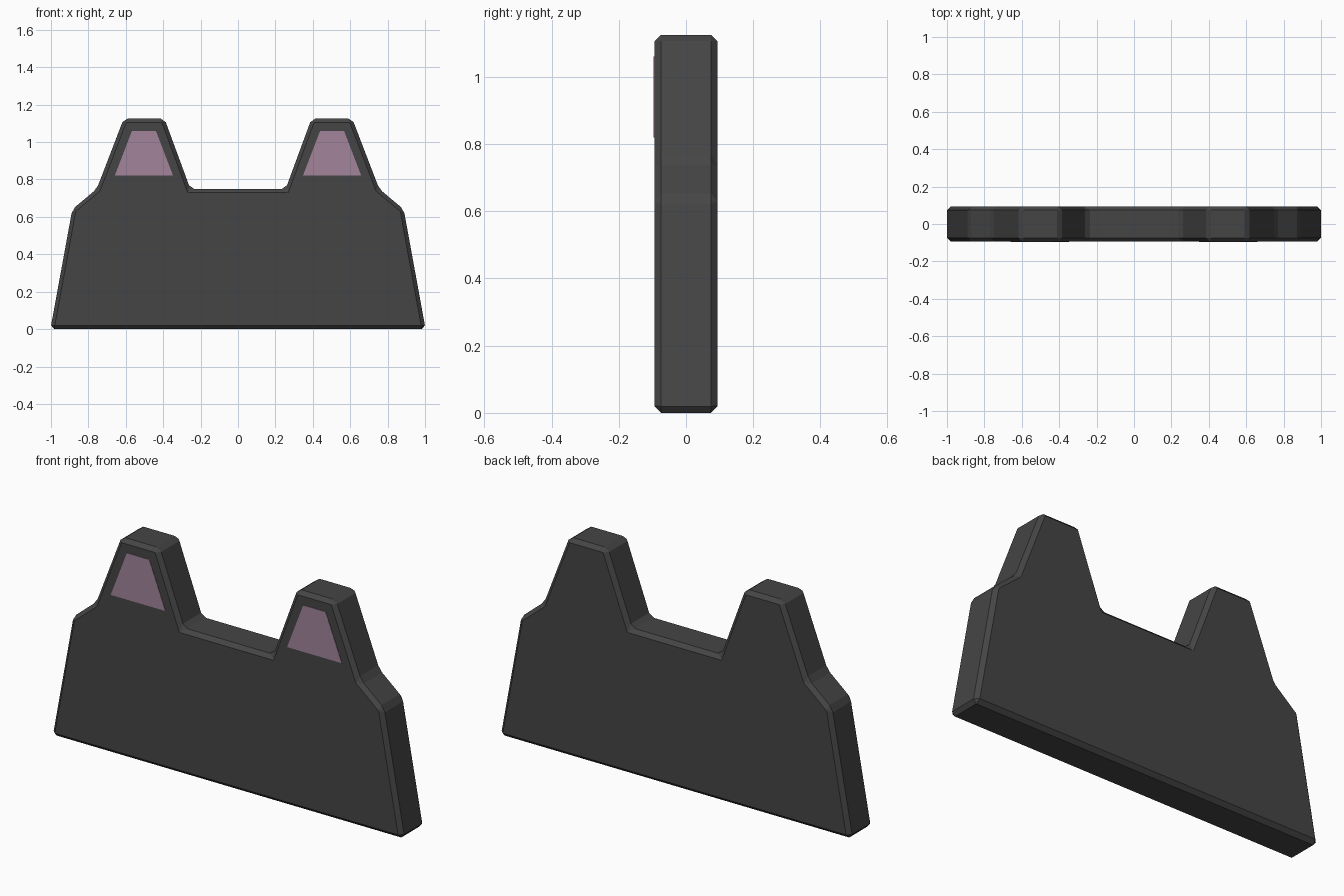
import bpy, bmesh

if "Cube" in bpy.data.objects:
    bpy.data.objects.remove(bpy.data.objects["Cube"])

HALF_DEPTH = 0.094


def material(name, color):
    m = bpy.data.materials.new(name)
    m.diffuse_color = color
    m.use_nodes = True
    m.node_tree.nodes["Principled BSDF"].inputs["Base Color"].default_value = m.diffuse_color
    return m


def add_object(name, bm, mat):
    bmesh.ops.recalc_face_normals(bm, faces=bm.faces)
    mesh = bpy.data.meshes.new(name)
    bm.to_mesh(mesh)
    bm.free()
    mesh.materials.append(mat)
    obj = bpy.data.objects.new(name, mesh)
    bpy.context.collection.objects.link(obj)
    return obj


def prism(name, outline, y0, y1, mat):
    # Front outline in (x, z), extruded along y
    bm = bmesh.new()
    face = bm.faces.new([bm.verts.new((x, y0, z)) for x, z in outline])
    out = bmesh.ops.extrude_face_region(bm, geom=[face])
    moved = [v for v in out["geom"] if isinstance(v, bmesh.types.BMVert)]
    bmesh.ops.translate(bm, verts=moved, vec=(0, y1 - y0, 0))
    return add_object(name, bm, mat)


dark = material("dark_grey", (0.06, 0.06, 0.06, 1))
mauve = material("mauve", (0.36, 0.23, 0.33, 1))

# Body: two-peaked slab, chamfered on every edge
half = [(1.003, 0), (0.886, 0.64), (0.755, 0.75), (0.611, 1.125),
        (0.393, 1.125), (0.255, 0.75)]
outline = half + [(-x, z) for x, z in reversed(half)]
body = prism("two_peak_body", outline, -HALF_DEPTH, HALF_DEPTH, dark)
bevel = body.modifiers.new("chamfer", "BEVEL")
bevel.width = 0.02
bevel.segments = 1
bevel.limit_method = "ANGLE"
bevel.angle_limit = 0.3

# Inlay panels on the front of each peak
for side, label in ((-1, "left"), (1, "right")):
    panel = [(side * 0.503 + dx, z) for dx, z in
             ((-0.156, 0.82), (0.156, 0.82), (0.064, 1.06), (-0.064, 1.06))]
    prism(label + "_peak_panel", panel, -HALF_DEPTH - 0.002, -HALF_DEPTH + 0.002, mauve)
